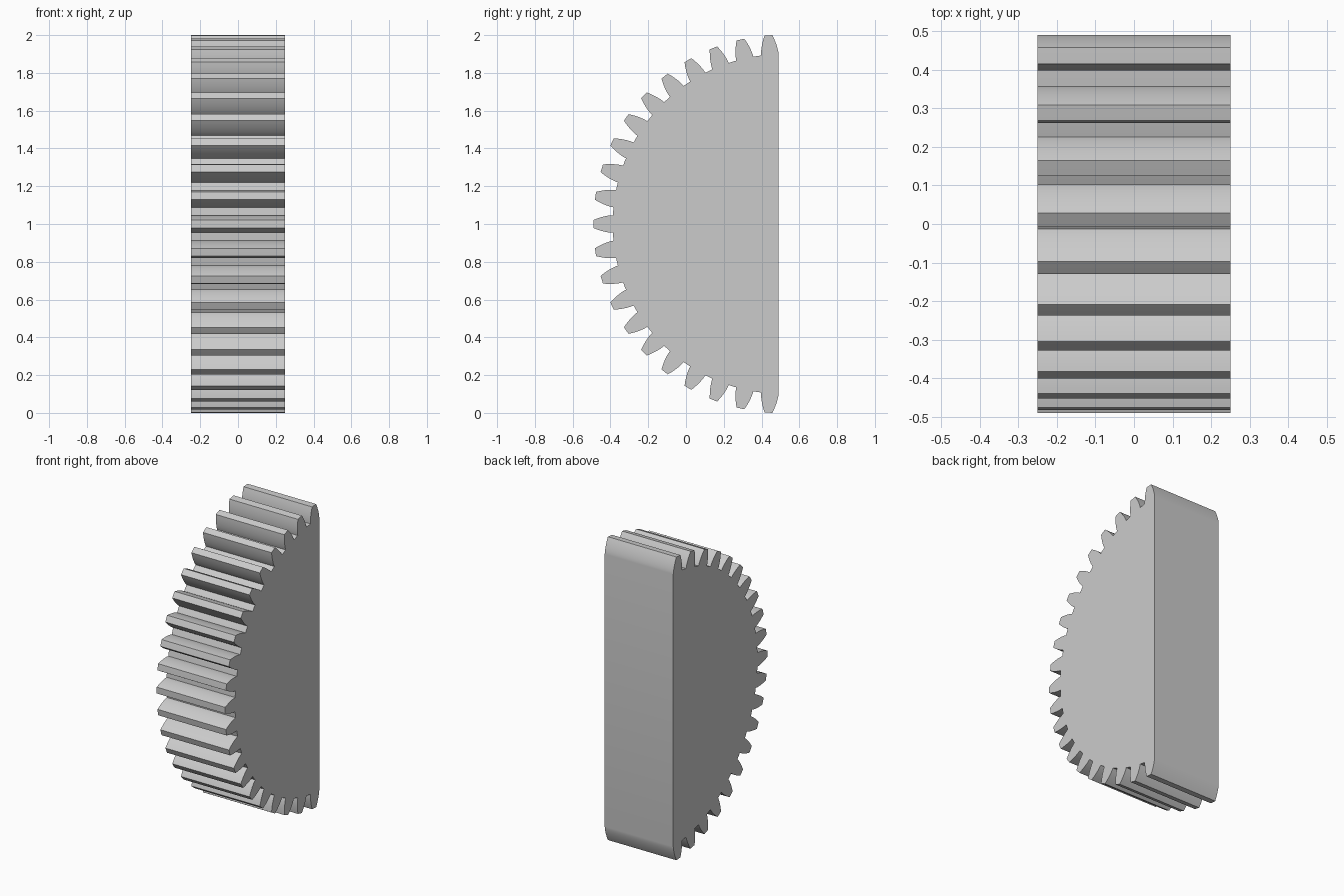
import bpy, bmesh, math

cube = bpy.data.objects.get("Cube")
if cube:
    bpy.data.objects.remove(cube, do_unlink=True)

# Gear proportions
TEETH = 42                      # count on a full wheel; half are built
SIDE = 10                       # teeth on each side of the middle one
R_TIP, R_ROOT = 1.0014, 0.899
TIP_HALF, ROOT_HALF = math.radians(1.2), math.radians(2.95)
CENTRE_Y, CENTRE_Z = 0.511, 1.0
HALF_WIDTH = 0.25
STEPS = 8                       # points along each tooth flank


def polar(r, a):
    """Point on the wheel, angle measured upwards from the front."""
    return (-HALF_WIDTH, CENTRE_Y - r * math.cos(a), CENTRE_Z + r * math.sin(a))


def tooth(a):
    """Outline of one tooth: rising flank, tip, falling flank."""
    flank = []
    for i in range(STEPS + 1):
        t = i / STEPS
        half = ROOT_HALF - (ROOT_HALF - TIP_HALF) * t ** 1.5
        flank.append((R_ROOT + (R_TIP - R_ROOT) * t, half))
    rising = [polar(r, a - h) for r, h in flank]
    falling = [polar(r, a + h) for r, h in reversed(flank)]
    return rising + [polar(R_TIP, a)] + falling


# Half-wheel outline, closed by the flat back
pitch = math.tau / TEETH
outline = []
for n in range(-SIDE, SIDE + 1):
    outline += tooth(n * pitch)
    if n < SIDE:
        outline.append(polar(R_ROOT, (n + 0.5) * pitch))

# Extrude the outline across the width
bm = bmesh.new()
face = bm.faces.new([bm.verts.new(p) for p in outline])
side = bmesh.ops.extrude_face_region(bm, geom=[face])
moved = [v for v in side["geom"] if isinstance(v, bmesh.types.BMVert)]
bmesh.ops.translate(bm, verts=moved, vec=(2 * HALF_WIDTH, 0, 0))
bmesh.ops.recalc_face_normals(bm, faces=bm.faces)
mesh = bpy.data.meshes.new("half_gear")
bm.to_mesh(mesh)
bm.free()
gear = bpy.data.objects.new("half_gear", mesh)
bpy.context.collection.objects.link(gear)

# Plain grey
grey = bpy.data.materials.new("grey")
grey.use_nodes = True
colour = (0.6, 0.6, 0.6, 1)
grey.diffuse_color = colour
grey.node_tree.nodes["Principled BSDF"].inputs["Base Color"].default_value = colour
mesh.materials.append(grey)

# Smooth flanks, sharp corners
bpy.ops.object.select_all(action="DESELECT")
gear.select_set(True)
bpy.context.view_layer.objects.active = gear
bpy.ops.object.shade_smooth_by_angle(angle=math.radians(20))
